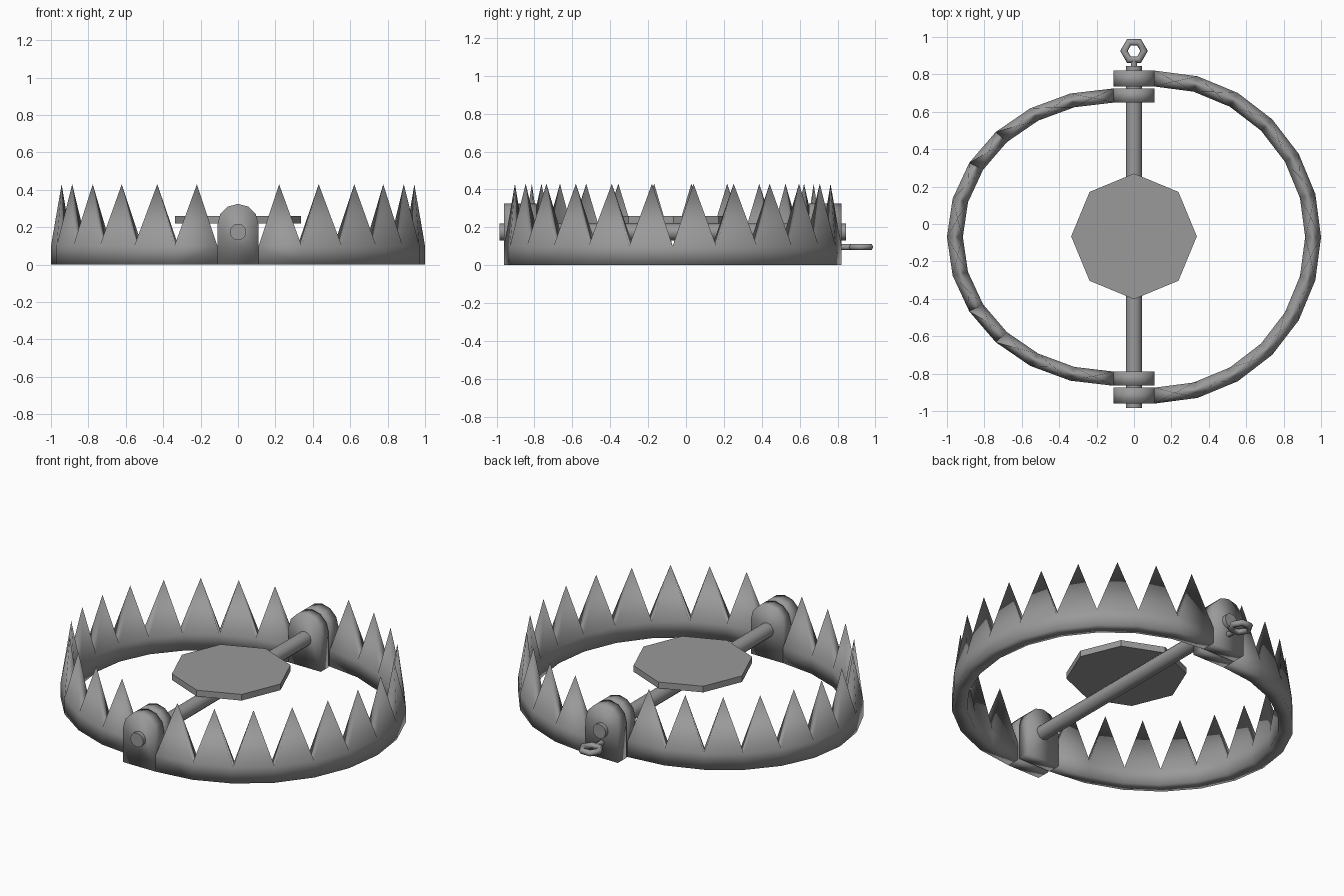
import bpy, bmesh, math
from mathutils import Matrix

if "Cube" in bpy.data.objects:
    bpy.data.objects.remove(bpy.data.objects["Cube"])

CY = -0.07          # centre of the jaws along y
R_OUT, R_IN = 0.89, 0.805
SEGS = 12

steel = bpy.data.materials.new("grey steel")
steel.diffuse_color = (0.32, 0.32, 0.32, 1)
steel.use_nodes = True
steel.node_tree.nodes["Principled BSDF"].inputs["Base Color"].default_value = steel.diffuse_color


def finish(name, bm, angle=None):
    bmesh.ops.recalc_face_normals(bm, faces=bm.faces)
    me = bpy.data.meshes.new(name)
    bm.to_mesh(me)
    bm.free()
    ob = bpy.data.objects.new(name, me)
    bpy.context.collection.objects.link(ob)
    me.materials.append(steel)
    if angle is not None:
        bpy.ops.object.select_all(action='DESELECT')
        ob.select_set(True)
        bpy.context.view_layer.objects.active = ob
        bpy.ops.object.shade_smooth_by_angle(angle=math.radians(angle))
    return ob


def jaw(name, side, sy):
    """Half ring with one pointed tooth per segment."""
    bm = bmesh.new()

    def pt(r, a, z):
        return bm.verts.new((side * (0.11 + r * math.sin(a)), CY + sy * r * math.cos(a), z))

    step = math.pi / SEGS
    rings = [[pt(R_OUT, k * step, 0), pt(R_OUT, k * step, 0.1),
              pt(R_IN, k * step, 0.1), pt(R_IN, k * step, 0)] for k in range(SEGS + 1)]
    r_mid = (R_OUT + R_IN) / 2 * math.cos(step / 2)
    for k in range(SEGS):
        a, b = rings[k], rings[k + 1]
        for i, j in ((0, 1), (2, 3), (3, 0)):
            bm.faces.new((a[i], a[j], b[j], b[i]))
        tip = pt(r_mid, (k + 0.5) * step, 0.43)
        base = (a[1], b[1], b[2], a[2])
        for i in range(4):
            bm.faces.new((base[i], base[(i + 1) % 4], tip))
    bm.faces.new(rings[0])
    bm.faces.new(rings[-1])
    return finish(name, bm, 100)


def bracket(name, y0, y1):
    """Upright hinge plate with a rounded top."""
    bm = bmesh.new()
    prof = [(-0.11, 0), (0.11, 0)]
    prof += [(0.11 * math.cos(i * math.pi / 6), 0.215 + 0.11 * math.sin(i * math.pi / 6))
             for i in range(7)]
    face = bm.faces.new([bm.verts.new((x, y0, z)) for x, z in prof])
    ext = bmesh.ops.extrude_face_region(bm, geom=[face])
    for v in ext["geom"]:
        if isinstance(v, bmesh.types.BMVert):
            v.co.y = y1
    return finish(name, bm, 100)


def rod(name, radius, y0, y1, z, sides, angle=50):
    bm = bmesh.new()
    m = Matrix.Translation((0, (y0 + y1) / 2, z)) @ Matrix.Rotation(math.pi / 2, 4, 'X')
    bmesh.ops.create_cone(bm, cap_ends=True, segments=sides, radius1=radius,
                          radius2=radius, depth=y1 - y0, matrix=m)
    return finish(name, bm, angle)


# jaws and their hinge plates, the left jaw nested inside the right one
for label, side, sy in (("right", 1, 1.0), ("left", -1, 0.893)):
    jaw(label + "_jaw", side, sy)
    for end, s in (("back", 1), ("front", -1)):
        bracket(f"{label}_{end}_hinge", CY + s * R_IN * sy, CY + s * R_OUT * sy)

# hinge rod through all four plates
rod("hinge_rod", 0.044, -0.985, 0.845, 0.175, 12)

# octagonal trigger plate
bm = bmesh.new()
bmesh.ops.create_cone(bm, cap_ends=True, segments=8, radius1=0.336, radius2=0.336,
                      depth=0.038, matrix=Matrix.Translation((0, CY + 0.004, 0.24)))
finish("trigger_plate", bm)

# chain eye: six-sided ring on a short stem
bm = bmesh.new()
sec = 6
grid = [[bm.verts.new(((0.054 + 0.02 * math.cos(t)) * math.cos(a),
                       0.925 + (0.054 + 0.02 * math.cos(t)) * math.sin(a),
                       0.096 + 0.018 * math.sin(t)))
         for t in (j * math.tau / sec for j in range(sec))]
        for a in (i * math.tau / 6 for i in range(6))]
for i in range(6):
    for j in range(sec):
        n, m = (i + 1) % 6, (j + 1) % sec
        bm.faces.new((grid[i][j], grid[n][j], grid[n][m], grid[i][m]))
finish("chain_eye", bm, 65)
rod("chain_eye_stem", 0.017, 0.80, 0.88, 0.096, 6, 65)
